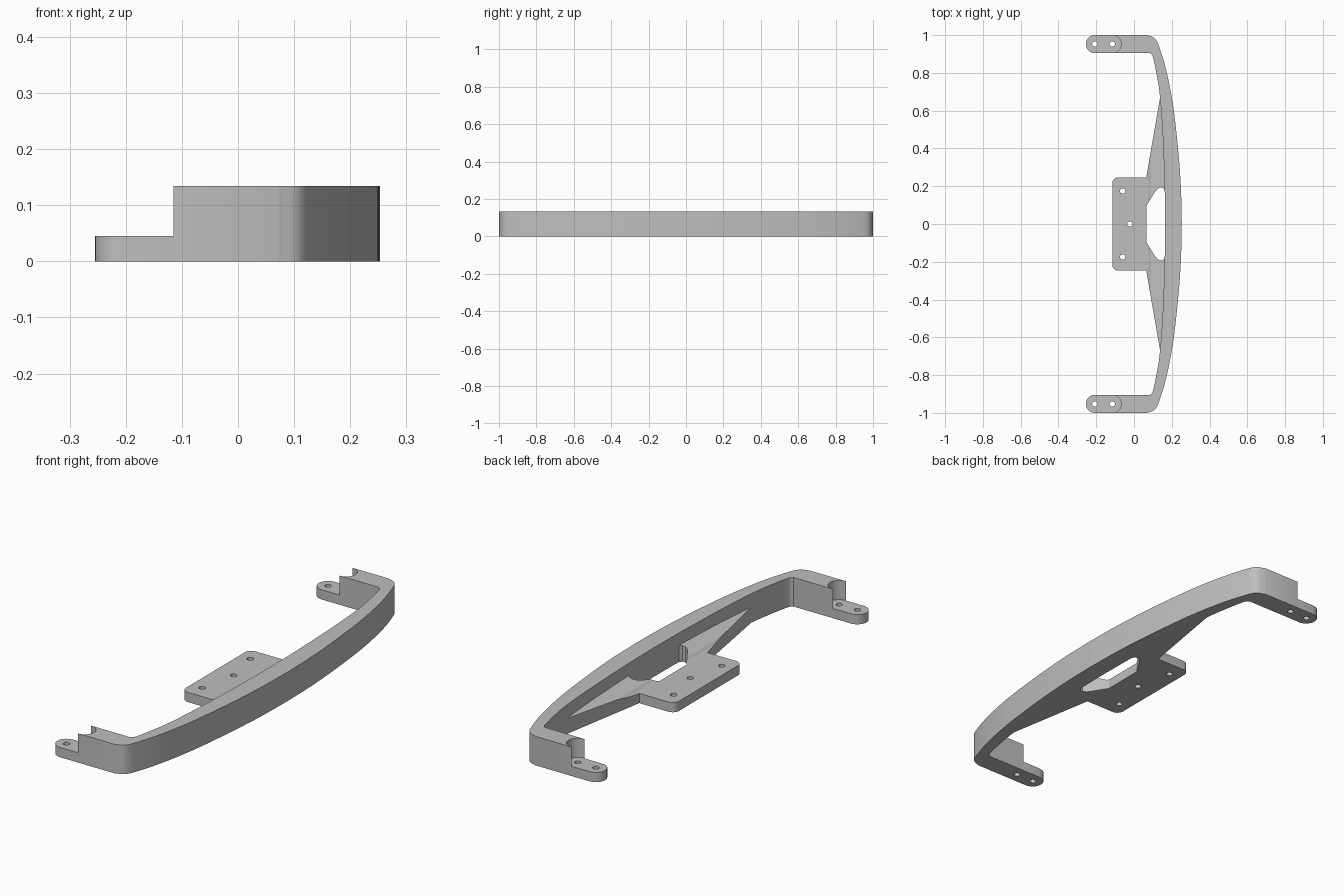
import bpy, bmesh
from math import cos, sin, pi, radians
from mathutils import Vector

old = bpy.data.objects.get("Cube")
if old:
    bpy.data.objects.remove(old, do_unlink=True)

grey = bpy.data.materials.new("light_grey")
grey.use_nodes = True
colour = (0.52, 0.52, 0.52, 1)
grey.diffuse_color = colour
grey.node_tree.nodes["Principled BSDF"].inputs["Base Color"].default_value = colour

HIGH, LOW = 0.134, 0.045      # bow height, plate height
R, ARM_Y, NOTCH_X, TIP_X = 0.0475, 0.9525, -0.115, -0.2075


def arc(cx, cy, r, a0, a1, n=14):
    return [(cx + r * cos(radians(a0 + (a1 - a0) * i / n)),
             cy + r * sin(radians(a0 + (a1 - a0) * i / n))) for i in range(n + 1)]


def flip(points):
    return [(x, -y) for x, y in reversed(points)]


def smooth_path(points, steps=8):
    """Catmull-Rom curve through the points."""
    p = [Vector(q) for q in points]
    p = [2 * p[0] - p[1]] + p + [2 * p[-1] - p[-2]]
    out = []
    for a, b, c, d in zip(p, p[1:], p[2:], p[3:]):
        for i in range(steps):
            t = i / steps
            out.append(tuple(0.5 * (2 * b + (c - a) * t + (2 * a - 5 * b + 4 * c - d) * t * t
                                    + (3 * b - a - 3 * c + d) * t ** 3)))
    return out + [tuple(p[-2])]


def slab(name, outline, height, holes=(), shape=None):
    """Extrude a flat outline with round holes; shape may edit the mesh."""
    cu = bpy.data.curves.new(name, 'CURVE')
    cu.dimensions, cu.fill_mode, cu.extrude = '2D', 'BOTH', height / 2
    rings = [outline] + [arc(x, y, 0.014, 0, 345, 23) for x, y in holes]
    for ring in rings:
        sp = cu.splines.new('POLY')
        sp.points.add(len(ring) - 1)
        for pt, (x, y) in zip(sp.points, ring):
            pt.co = (x, y, 0, 1)
        sp.use_cyclic_u = True
    ob = bpy.data.objects.new(name, cu)
    bpy.context.collection.objects.link(ob)
    bpy.ops.object.select_all(action='DESELECT')
    ob.select_set(True)
    bpy.context.view_layer.objects.active = ob
    bpy.ops.object.convert(target='MESH')
    ob = bpy.context.object
    bm = bmesh.new()
    bm.from_mesh(ob.data)
    bmesh.ops.remove_doubles(bm, verts=bm.verts, dist=1e-5)
    bmesh.ops.translate(bm, verts=bm.verts, vec=(0, 0, height / 2))
    if shape:
        shape(bm)
    bmesh.ops.recalc_face_normals(bm, faces=bm.faces)
    bm.to_mesh(ob.data)
    bm.free()
    ob.data.materials.clear()
    ob.data.materials.append(grey)
    bpy.ops.object.shade_smooth_by_angle(angle=radians(30))
    return ob


# Bow with its two arms and the round notches at their ends
outer = smooth_path([(0.253, 0), (0.248, 0.2), (0.233, 0.4), (0.208, 0.62),
                     (0.174, 0.8), (0.138, 0.925), (0.112, 0.98), (0.07, 1.0)])
inner = smooth_path([(0.085, 0.905), (0.1, 0.885), (0.12, 0.79), (0.138, 0.67),
                     (0.153, 0.45), (0.162, 0.2), (0.165, 0)])
notch = arc(NOTCH_X, ARM_Y, R, 90, -90)
half = outer + notch + inner
slab("bow", half[:-1] + flip(half)[:-1], HIGH)

# Low feet with rounded tips and screw holes
for side, label in ((1, "back"), (-1, "front")):
    y = side * ARM_Y
    outline = arc(TIP_X, y, R, 90, 270) + arc(NOTCH_X, y, R, -90, 90)
    slab(label + "_foot", outline, LOW, [(TIP_X, y), (NOTCH_X, y)])

# Central mounting plate
corner = [(0.066, 0.247)] + arc(-0.083, 0.215, 0.032, 90, 180, 8)
slab("mounting_plate", corner + flip(corner), LOW,
     [(-0.06, 0.175), (-0.06, -0.175), (-0.022, 0)])


# Webs joining plate and bow, rising towards the bow
def rise(bm):
    for x in (0.071, 0.078, 0.087):
        bmesh.ops.bisect_plane(bm, geom=bm.verts[:] + bm.edges[:] + bm.faces[:],
                               plane_co=(x, 0, 0), plane_no=(1, 0, 0))
    for v in bm.verts:
        if v.co.z > 0.01:
            t = max(0, v.co.x - 0.065)
            bend = min(1, t / 0.022)
            v.co.z = LOW + 0.014 * bend * bend + 0.24 * max(0, t - 0.022)


web = [(0.065, 0.095), (0.11, 0.168), (0.122, 0.184), (0.138, 0.194), (0.152, 0.192),
       (0.162, 0.18), (0.175, 0.18), (0.165, 0.45), (0.146, 0.67), (0.138, 0.67), (0.065, 0.247)]
slab("back_web", web, LOW, shape=rise)
slab("front_web", flip(web), LOW, shape=rise)
